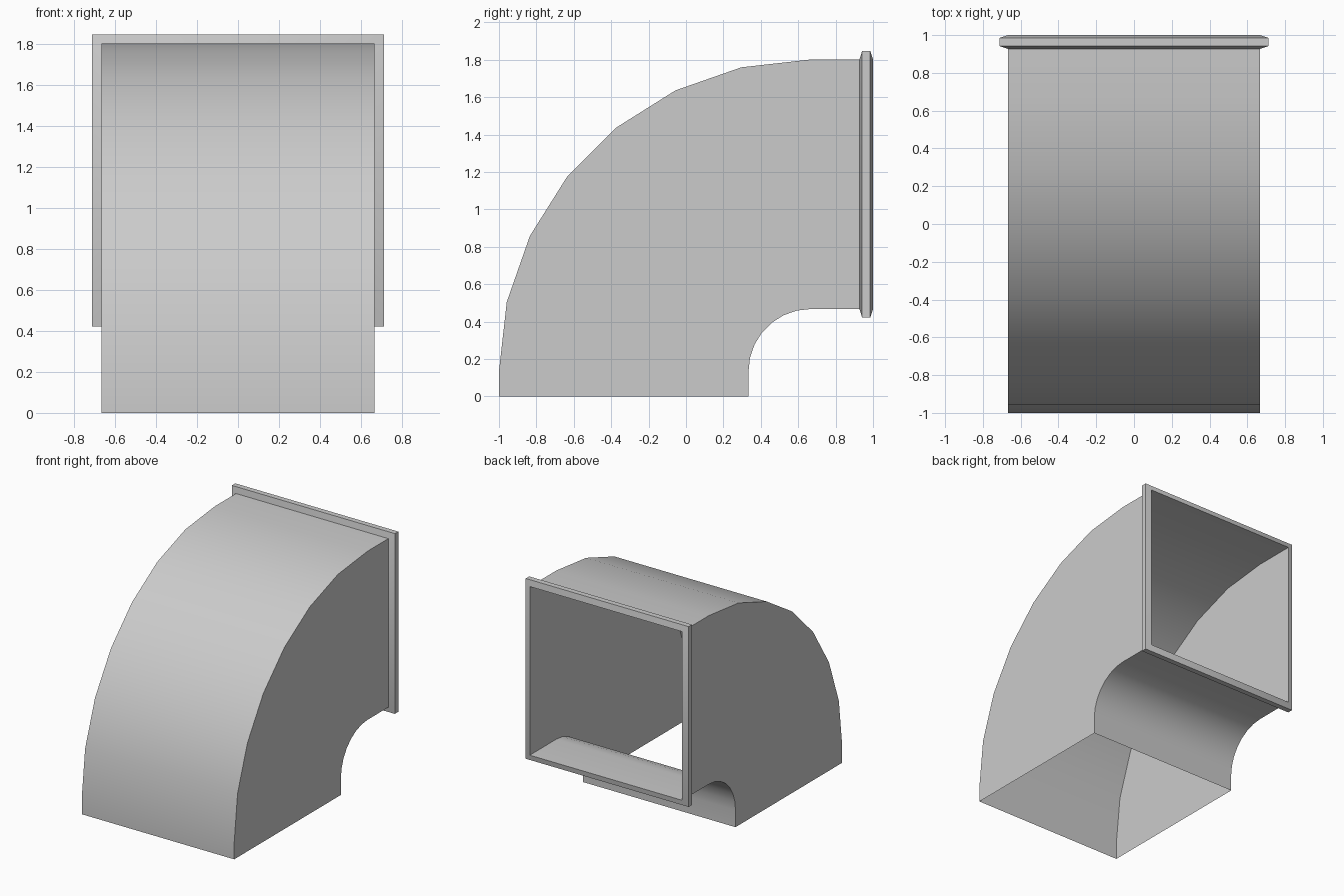
import bpy, bmesh, math

if "Cube" in bpy.data.objects:
    bpy.data.objects.remove(bpy.data.objects["Cube"], do_unlink=True)

HALF = 0.667              # half width of the square duct
BEND_Y, BEND_Z = 0.667, 0.134   # centre of the bend
R_IN, R_OUT = 0.333, 1.667
STEPS = 7
MOUTH_Z = BEND_Z + (R_IN + R_OUT) / 2

metal = bpy.data.materials.new("light grey metal")
metal.use_nodes = True
grey = (0.6, 0.6, 0.6, 1)
metal.diffuse_color = grey
metal.node_tree.nodes["Principled BSDF"].inputs["Base Color"].default_value = grey


def section(half, outer, inner):
    """Rectangular ring from an outer and an inner (y, z) point."""
    return [(-half, *outer), (half, *outer), (half, *inner), (-half, *inner)]


def loft(name, rings):
    """Open tube skinned through the rings."""
    bm = bmesh.new()
    loops = [[bm.verts.new(p) for p in ring] for ring in rings]
    for a, b in zip(loops, loops[1:]):
        for i in range(4):
            j = (i + 1) % 4
            bm.faces.new((a[i], a[j], b[j], b[i]))
    bmesh.ops.recalc_face_normals(bm, faces=bm.faces)
    mesh = bpy.data.meshes.new(name)
    bm.to_mesh(mesh)
    bm.free()
    mesh.materials.append(metal)
    obj = bpy.data.objects.new(name, mesh)
    bpy.context.collection.objects.link(obj)
    bpy.ops.object.select_all(action="DESELECT")
    obj.select_set(True)
    bpy.context.view_layer.objects.active = obj
    bpy.ops.object.shade_smooth_by_angle(angle=math.radians(30))
    return obj


def bend_point(radius, angle):
    return (BEND_Y - radius * math.cos(angle), BEND_Z + radius * math.sin(angle))


# Duct: short straight foot, quarter bend, straight mouth; open at both ends
rings = [section(HALF, (BEND_Y - R_OUT, 0), (BEND_Y - R_IN, 0))]
for k in range(STEPS + 1):
    a = math.pi / 2 * k / STEPS
    rings.append(section(HALF, bend_point(R_OUT, a), bend_point(R_IN, a)))
rings.append(section(HALF, (1, BEND_Z + R_OUT), (1, BEND_Z + R_IN)))
loft("duct_elbow", rings)

# Flange: bevelled collar around the mouth
collar = [(0.927, HALF), (0.942, 0.713), (0.985, 0.713), (1.0, HALF)]
loft("mouth_flange", [section(h, (y, MOUTH_Z + h), (y, MOUTH_Z - h)) for y, h in collar])
